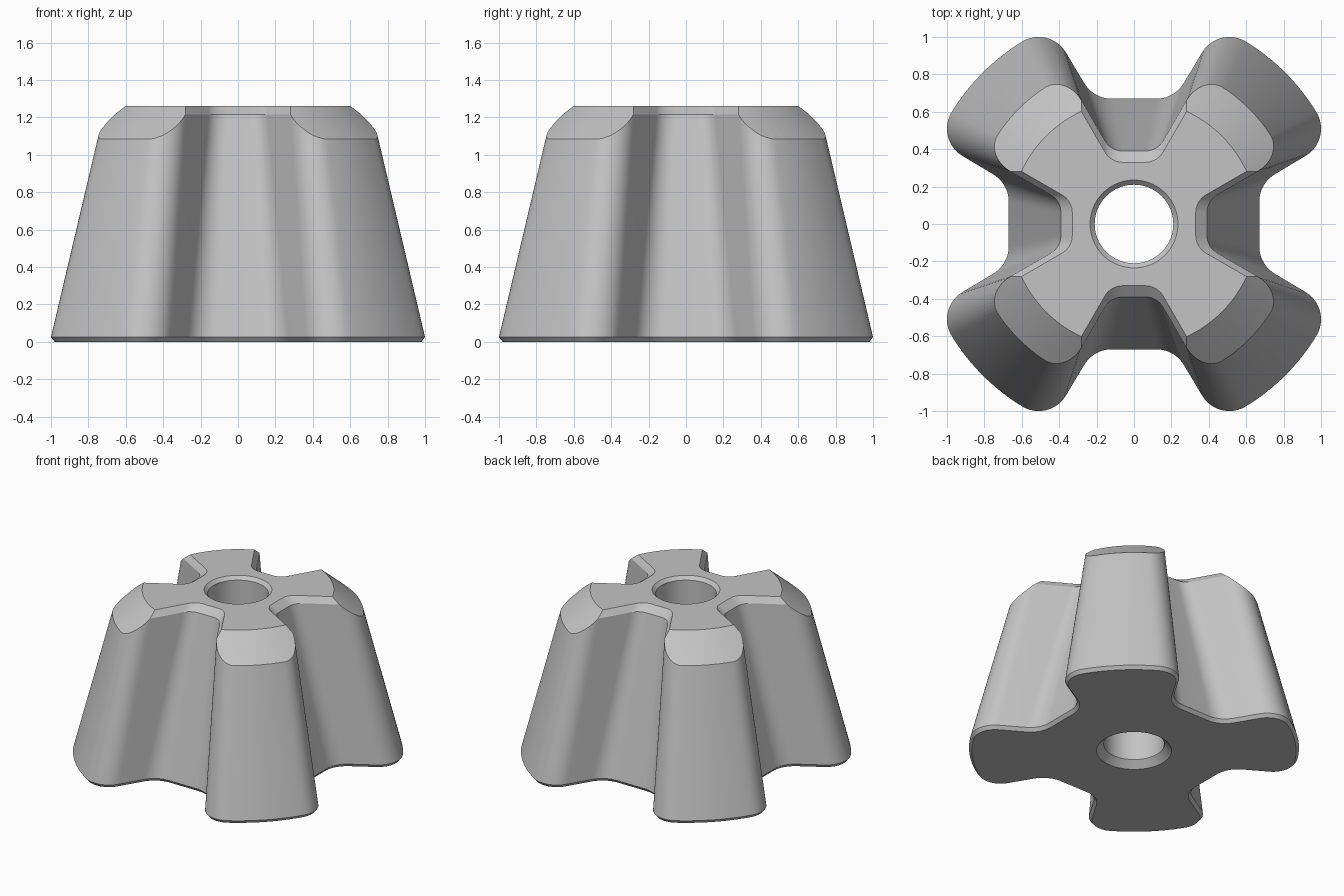
import bpy, bmesh
from math import cos, sin, pi, radians, atan2, hypot
from mathutils import Matrix, Vector

cube = bpy.data.objects.get("Cube")
if cube:
    bpy.data.objects.remove(cube, do_unlink=True)

grey = bpy.data.materials.new("plain_grey")
grey.use_nodes = True
colour = (0.55, 0.55, 0.55, 1)
grey.diffuse_color = colour
grey.node_tree.nodes["Principled BSDF"].inputs["Base Color"].default_value = colour


def arc(cx, cy, r, a0, a1, steps):
    angles = [a0 + (a1 - a0) * i / steps for i in range(steps + 1)]
    return [Vector((cx + r * cos(a), cy + r * sin(a), 0)) for a in angles]


def cross_section(floor, flat, notch_r, cx, cy, lobe_r, z):
    """Four-lobed outline: notch floor, notch fillet, lobe corner, outer arc."""
    lobe_angle = atan2(cy, cx)
    half = arc(flat, floor + notch_r, notch_r, -pi / 2, -pi / 6, 10)
    half += arc(cx, cy, lobe_r, radians(150), lobe_angle, 12)
    half += arc(0, 0, hypot(cx, cy) + lobe_r, lobe_angle, pi / 4, 8)[1:]
    mirrored = [Vector((-p.x, p.y, 0)) for p in reversed(half[:-1])]
    ring = []
    for k in range(4):
        turn = Matrix.Rotation(-k * pi / 2, 3, 'Z')
        ring += [turn @ p + Vector((0, 0, z)) for p in mirrored + half]
    return ring


def make_object(name, bm):
    bmesh.ops.recalc_face_normals(bm, faces=bm.faces)
    mesh = bpy.data.meshes.new(name)
    bm.to_mesh(mesh)
    bm.free()
    mesh.materials.append(grey)
    obj = bpy.data.objects.new(name, mesh)
    bpy.context.collection.objects.link(obj)
    return obj


def loft(bm, rings, closed=False):
    rows = [[bm.verts.new(p) for p in ring] for ring in rings]
    pairs = list(zip(rows, rows[1:]))
    if closed:
        pairs.append((rows[-1], rows[0]))
    for low, high in pairs:
        n = len(low)
        for i in range(n):
            j = (i + 1) % n
            bm.faces.new((low[i], low[j], high[j], high[i]))
    return rows


# Tapered four-lobed body, with bevelled foot and notch rims
bm = bmesh.new()
rows = loft(bm, [
    cross_section(0.65, 0.12, 0.19, 0.51, 0.83, 0.15, 0),
    cross_section(0.67, 0.12, 0.17, 0.51, 0.83, 0.17, 0.025),
    cross_section(0.39, 0.06, 0.111, 0.39, 0.59, 0.13, 1.215),
    cross_section(0.33, 0.06, 0.111, 0.39, 0.53, 0.13, 1.26),
])
bm.faces.new(rows[0])
bm.faces.new(rows[-1])
body = make_object("knob_body", bm)

# Turned envelope: bore with chamfered mouths and the conical top bevel
bm = bmesh.new()
outline = [(0.31, -0.05), (0.21, 0.05), (0.21, 1.235), (0.285, 1.31),
           (0.606, 1.31), (1.5, 0.55), (1.5, -0.05)]
loft(bm, [[p + Vector((0, 0, z)) for p in arc(0, 0, r, 0, 2 * pi, 96)[:-1]]
          for r, z in outline], closed=True)
envelope = make_object("turning_cutter", bm)
envelope.hide_render = True
envelope.hide_set(True)

cut = body.modifiers.new("turning", 'BOOLEAN')
cut.operation = 'INTERSECT'
cut.solver = 'EXACT'
cut.object = envelope

bpy.ops.object.select_all(action='DESELECT')
body.select_set(True)
bpy.context.view_layer.objects.active = body
bpy.ops.object.modifier_apply(modifier=cut.name)
bpy.data.objects.remove(envelope, do_unlink=True)
bpy.ops.object.shade_smooth_by_angle(angle=radians(25))
